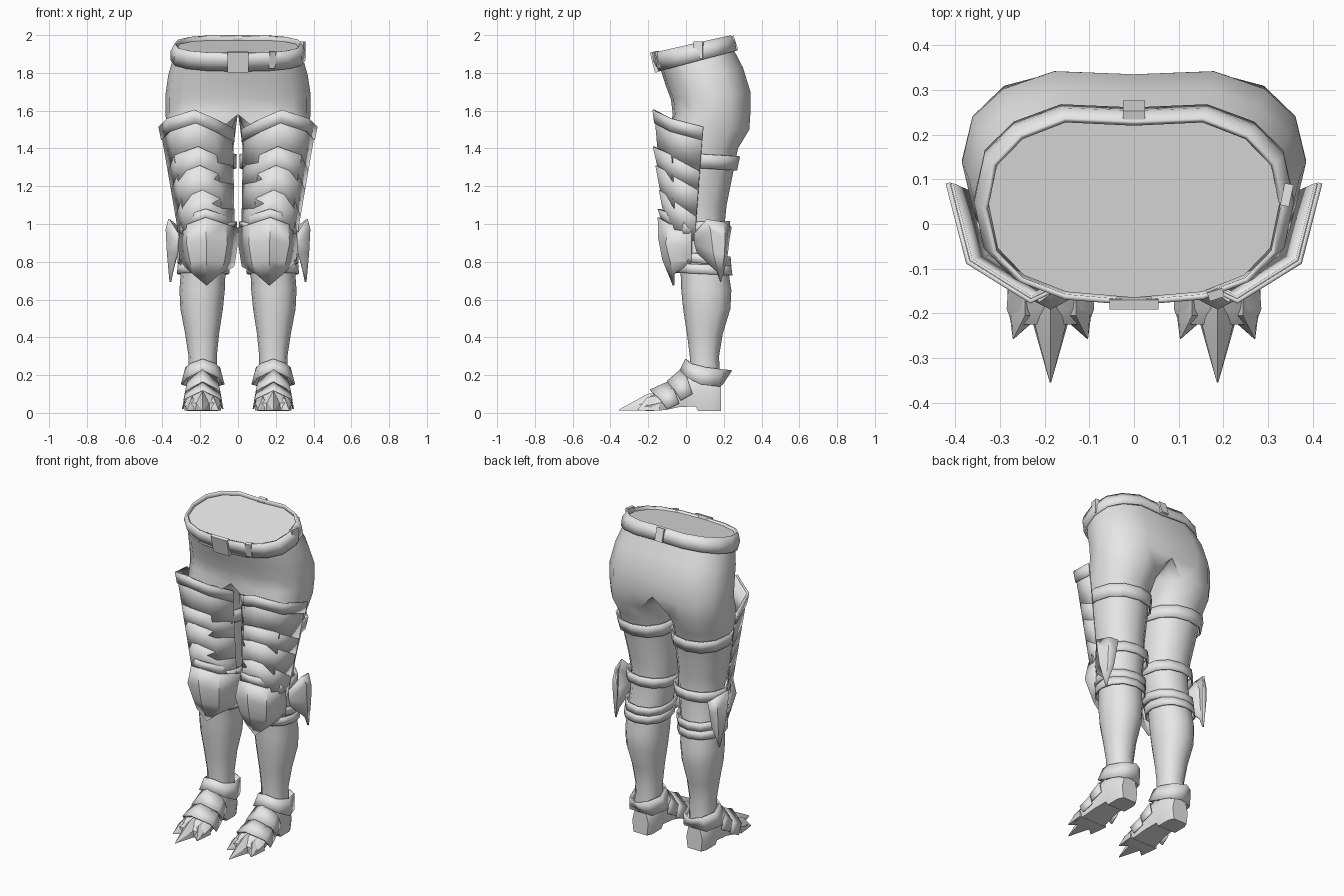
import bpy, bmesh, math
from mathutils import Matrix, Vector

if "Cube" in bpy.data.objects:
    bpy.data.objects.remove(bpy.data.objects["Cube"])

grey = bpy.data.materials.new("light_grey")
grey.diffuse_color = (0.8, 0.8, 0.8, 1)
grey.use_nodes = True
grey.node_tree.nodes["Principled BSDF"].inputs["Base Color"].default_value = grey.diffuse_color
N = 12


def finish(name, bm, mirror=True, thick=0.0, angle=40):
    """Turn a bmesh into a shaded object, optionally mirrored and thickened."""
    loose = [v for v in bm.verts if not v.link_faces]
    bmesh.ops.delete(bm, geom=loose, context='VERTS')
    bmesh.ops.recalc_face_normals(bm, faces=bm.faces)
    me = bpy.data.meshes.new(name)
    bm.to_mesh(me)
    bm.free()
    me.materials.append(grey)
    ob = bpy.data.objects.new(name, me)
    bpy.context.collection.objects.link(ob)
    bpy.ops.object.select_all(action='DESELECT')
    ob.select_set(True)
    bpy.context.view_layer.objects.active = ob
    bpy.ops.object.shade_smooth_by_angle(angle=math.radians(angle))
    if mirror:
        ob.modifiers.new("mirror", 'MIRROR')
    if thick:
        s = ob.modifiers.new("thickness", 'SOLIDIFY')
        s.thickness, s.offset = thick, 0
    return ob


def loft(rows, closed=False, cap_start=0, cap_end=0):
    """Skin rows of points; caps use the first n points of the end rows."""
    bm = bmesh.new()
    vs = [[bm.verts.new(p) for p in r] for r in rows]
    n = len(rows[0])
    for a, b in zip(vs, vs[1:]):
        for k in range(n if closed else n - 1):
            q = (a[k], a[(k + 1) % n], b[(k + 1) % n], b[k])
            if any(abs(v.co.x) > 1e-5 for v in q):
                bm.faces.new(q)
    if cap_start:
        bm.faces.new(vs[0][:cap_start])
    if cap_end:
        bm.faces.new(vs[-1][:cap_end])
    return bm


def power(v, p=0.8):
    return math.copysign(abs(v) ** p, v)


def hip_ring(zf, zb, rx, yf, yb):
    """Half outline of the hips, then three points back along the midline."""
    pts = []
    for k in range(9):
        t = math.radians(-90 + 22.5 * k)
        x = 0.0 if k in (0, 8) else rx * power(math.cos(t))
        y = (yf + yb) / 2 + (yb - yf) / 2 * power(math.sin(t))
        pts.append([x, y - (0.02 if k == 8 else 0)])
    for k in (1, 2, 3):
        pts.append([0.0, yb - 0.02 + (yf - yb + 0.02) * k / 4])
    return [(x, y, zf + (zb - zf) * (y - yf) / (yb - yf)) for x, y in pts]


def leg_ring(z, x0, x1, y0, y1, grow=0.0, tilt=0.0):
    pts = []
    for k in range(N):
        t = math.radians(-120 + 30 * k)
        y = (y0 + y1) / 2 + ((y1 - y0) / 2 + grow) * power(math.sin(t), .9)
        x = (x0 + x1) / 2 + ((x1 - x0) / 2 + grow) * power(math.cos(t), .9)
        pts.append((max(x, 0.004), y, z + tilt * y))
    return pts


# Hips and legs, one continuous skin
HIPS = [(1.895, 1.975, .325, -.165, .25), (1.82, 1.925, .345, -.135, .265),
        (1.74, 1.83, .37, -.11, .315), (1.66, 1.70, .385, -.08, .355),
        (1.58, 1.60, .385, -.07, .355)]
LEG = [(1.50, .012, .375, -.09, .335), (1.40, .025, .36, -.085, .275),
       (1.25, .025, .335, -.08, .245), (1.10, .03, .31, -.07, .215),
       (1.00, .03, .295, -.06, .205), (.90, .045, .295, -.05, .21),
       (.78, .065, .30, -.03, .22), (.65, .07, .31, -.025, .24),
       (.55, .08, .305, -.015, .235), (.42, .10, .28, .005, .195),
       (.30, .112, .262, .02, .175), (.18, .112, .265, .02, .18)]
finish("hips_and_legs", loft([hip_ring(*h) for h in HIPS] + [leg_ring(*r) for r in LEG],
                             True, 9, N), angle=50)


def leg_at(z):
    for a, b in zip(LEG, LEG[1:]):
        if a[0] >= z >= b[0]:
            f = (a[0] - z) / (a[0] - b[0])
            return [p + (q - p) * f for p, q in zip(a, b)]


# Leather straps around thigh and knee
for name, top, bottom, grow, tilt in (("thigh_strap", 1.375, 1.30, .012, -.06),
                                      ("upper_knee_strap", 1.01, .95, .022, .03),
                                      ("middle_knee_strap", .85, .80, .018, -.1),
                                      ("lower_knee_strap", .79, .74, .016, -.05)):
    finish(name, loft([leg_ring(*leg_at(z), grow, tilt) for z in (top, bottom)], True),
           thick=.008)

# Tilted belt
finish("belt", loft([hip_ring(1.81, 1.92, .35, -.142, .275)[:9],
                     hip_ring(1.86, 1.965, .352, -.17, .268)[:9],
                     hip_ring(1.905, 1.998, .332, -.176, .245)[:9]]), thick=.012)


def box(name, loc, size, rx=0.0, rz=0.0):
    bm = bmesh.new()
    m = (Matrix.Translation(loc) @ Matrix.Rotation(rz, 4, 'Z') @ Matrix.Rotation(rx, 4, 'X')
         @ Matrix.Diagonal((*size, 1)))
    bmesh.ops.create_cube(bm, size=1, matrix=m)
    finish(name, bm, False)


# Buckle and belt loops
box("belt_buckle", (0, -.167, 1.857), (.11, .022, .11), .25)
box("front_belt_loop", (.18, -.148, 1.87), (.035, .02, .09), .25, .3)
box("side_belt_loop", (.342, .065, 1.92), (.02, .05, .09), 0, -.2)
box("back_belt_loop", (0, .25, 1.955), (.05, .03, .08), .3)

# Thigh armour: overlapping chevron plates, columns run inner to outer
TOP = [(.03, -.01), (.13, -.115), (.23, -.17), (.365, -.08), (.408, .09)]
LOW = [(.02, .02), (.08, -.075), (.17, -.11), (.27, -.06), (.305, .045)]
DROP = [.10, .045, 0, .045, .09]


def thigh_row(z, ridge_y, out=0.0):
    f = (1.60 - z) / .6
    row = []
    for i, (a, b) in enumerate(zip(TOP, LOW)):
        x, y = (p + (q - p) * f for p, q in zip(a, b))
        if i == 2:
            y = ridge_y
        d = (Vector((x, y)) - Vector((.2, .06))).normalized() * out
        row.append((max(x + d.x, .006), y + d.y, z - DROP[i]))
    return row


for i, (z0, y0, z1, y1) in enumerate(((1.60, -.165, 1.37, -.145), (1.41, -.172, 1.27, -.14),
                                      (1.31, -.158, 1.13, -.125), (1.18, -.14, 1.0, -.105))):
    finish("thigh_plate_%d" % (i + 1), loft([thigh_row(z0, y0), thigh_row(z1, y1)]),
           thick=.008, angle=35)
finish("thigh_plate_rim", loft([thigh_row(1.605, -.165, .008), thigh_row(1.535, -.158, .006)]),
       thick=.01, angle=25)

# Knee armour: rim and pointed cap
finish("knee_rim", loft([
    [(.01, .06, 1.0), (.08, -.08, 1.05), (.17, -.145, 1.08), (.25, -.08, 1.055), (.31, .06, 1.01)],
    [(.01, .06, .95), (.08, -.075, .99), (.17, -.125, 1.02), (.25, -.075, .99), (.305, .06, .95)]]),
    thick=.01, angle=25)
finish("knee_cap", loft([
    [(.005, .03, .98), (.07, -.085, 1.0), (.17, -.145, 1.035), (.26, -.085, 1.0), (.305, .03, .98)],
    [(.008, .03, .88), (.06, -.105, .90), (.168, -.142, .92), (.27, -.105, .90), (.312, .03, .88)],
    [(.02, .03, .80), (.075, -.08, .80), (.166, -.12, .81), (.25, -.08, .80), (.305, .03, .81)],
    [(.025, .03, .775), (.10, -.065, .735), (.166, -.065, .675), (.235, -.065, .735),
     (.30, .03, .795)]]), thick=.01, angle=35)

# Folded fin on the outside of each knee
finish("knee_fin", loft([
    [(.318, .045, .95), (.365, .11, 1.025), (.345, .20, 1.01), (.315, .238, .985)],
    [(.318, .045, .90), (.378, .13, .97), (.36, .205, .93), (.32, .225, .91)],
    [(.32, .06, .85), (.372, .145, .85), (.36, .20, .84), (.33, .215, .82)],
    [(.345, .165, .75), (.358, .18, .695), (.357, .183, .693), (.35, .195, .74)]]),
    thick=.01, angle=30)

# Ankle collar with swept-back wing
C = .187
collar = [[(0, .0, .285), (.065, .03, .26), (.088, .11, .24), (.06, .20, .23), (0, .24, .225)],
          [(0, -.03, .225), (.085, .01, .185), (.112, .08, .15), (.075, .175, .14), (0, .19, .15)]]
finish("ankle_collar", loft([[(C + x, y, z) for x, y, z in r] +
                             [(C - x, y, z) for x, y, z in r[3:0:-1]] for r in collar], True),
       thick=.008, angle=25)


def foot_ring(y, hw, z0, z1):
    """Arched cross-section of the boot."""
    h = z1 - z0
    return [(C + hw * a, y, z0 + h * b) for a, b in
            ((-.85, 0), (-1, .4), (-.7, .8), (0, 1), (.7, .8), (1, .4), (.85, 0))]


# Boot with heel and arched sole
finish("boot", loft([foot_ring(*r) for r in (
    (.185, .055, .01, .19), (.15, .072, .01, .22), (.065, .072, .01, .25),
    (.05, .075, .035, .25), (-.04, .082, .03, .195), (-.11, .092, .015, .125),
    (-.19, .098, .01, .09), (-.225, .085, .012, .06))], True, 7, 7))


def arch(y, hw, z0, z1, point):
    """Arched edge of an instep plate, pulled forward in the middle."""
    return [(C + hw * a, y - point * c, z0 + (z1 - z0) * b) for a, b, c in
            ((-1, 0, -.8), (-.9, .55, 0), (0, 1, 1), (.9, .55, 0), (1, 0, -.8))]


# Layered instep plates
finish("upper_instep_plate", loft([arch(.01, .085, .10, .235, .03), arch(-.06, .098, .065, .165, .04)]),
       thick=.008, angle=25)
finish("lower_instep_plate", loft([arch(-.06, .095, .05, .165, .03), arch(-.14, .106, .02, .12, .05)]),
       thick=.008, angle=25)

# Toe claws: broad centre spike, a shorter one each side
for name, x, hw, tip_x, tip_y, h in (("centre_claw", C, .052, C, -.355, .105),
                                     ("inner_claw", .13, .04, .104, -.257, .085),
                                     ("outer_claw", .244, .04, .27, -.257, .085)):
    base = [(x - hw, -.14, .012), (x - hw * .9, -.14, h * .6), (x, -.14, h + .01),
            (x + hw * .9, -.14, h * .6), (x + hw, -.14, .012)]
    mid = [(x + (px - x) * .85, -.205, pz * .85 + .002) for px, _, pz in base]
    tip = [(tip_x + (px - x) * .03, tip_y, .012 + pz * .05) for px, _, pz in base]
    finish(name, loft([base, mid, tip], True, 5, 5), angle=30)
